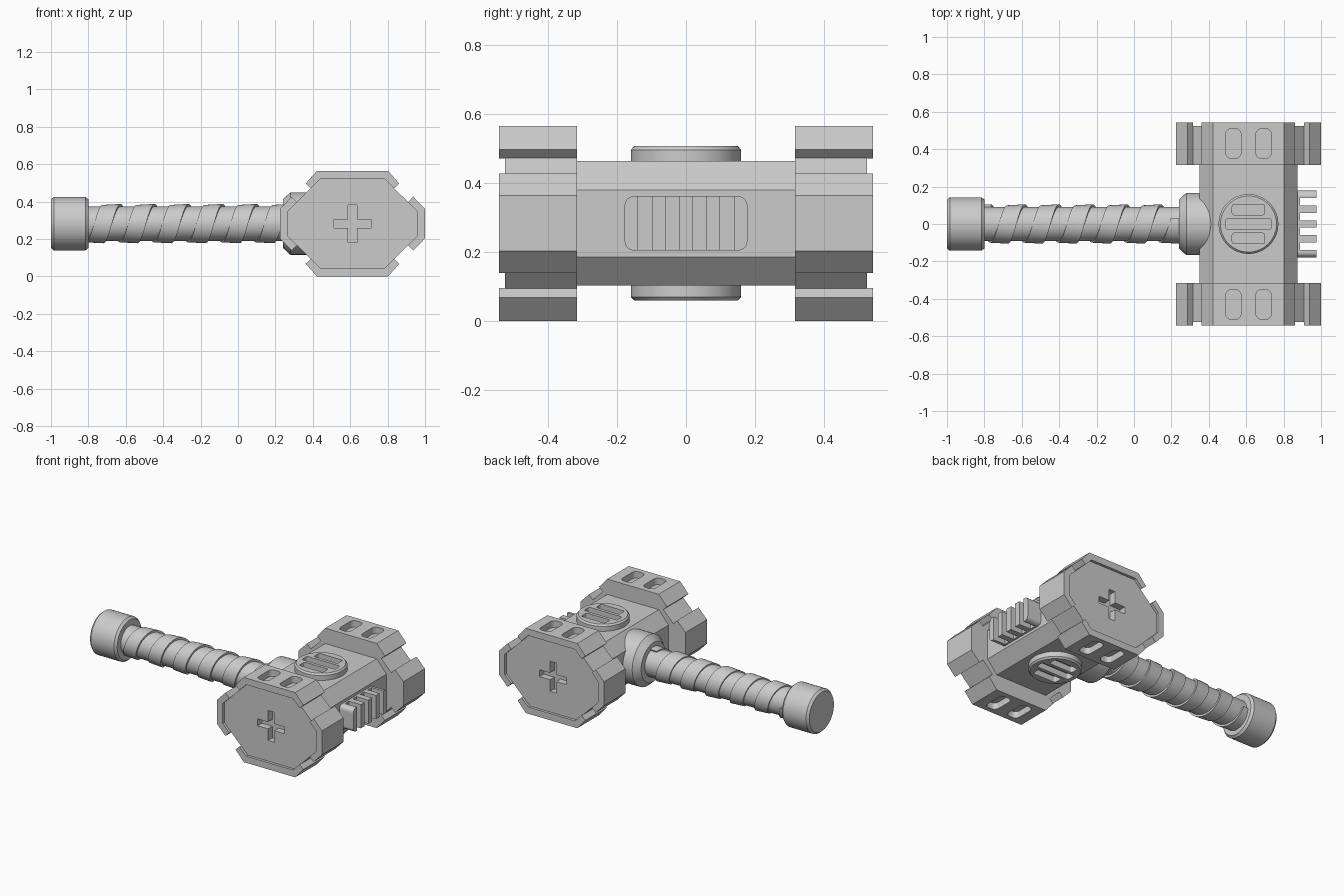
import bpy, bmesh
from math import pi, cos, sin, radians
from mathutils import Vector

if "Cube" in bpy.data.objects:
    bpy.data.objects.remove(bpy.data.objects["Cube"])

CX, CZ = 0.612, 0.2825          # centre of the head
# profile plane -> world, for each extrusion axis
PLACE = {'X': lambda u, v, d: (d, u, v),
         'Y': lambda u, v, d: (u, d, v),
         'Z': lambda u, v, d: (u, v, d)}


def finish(name, bm, smooth=False):
    bmesh.ops.recalc_face_normals(bm, faces=bm.faces)
    me = bpy.data.meshes.new(name)
    bm.to_mesh(me)
    bm.free()
    ob = bpy.data.objects.new(name, me)
    bpy.context.collection.objects.link(ob)
    if smooth:
        activate(ob)
        bpy.ops.object.shade_smooth_by_angle(angle=radians(30))
    return ob


def activate(ob):
    bpy.ops.object.select_all(action='DESELECT')
    ob.select_set(True)
    bpy.context.view_layer.objects.active = ob


def prism(name, outlines, axis, lo, hi):
    """Extrude one or more closed outlines along an axis."""
    bm = bmesh.new()
    for pts in outlines:
        a, b = ([bm.verts.new(PLACE[axis](u, v, d)) for u, v in pts] for d in (lo, hi))
        bm.faces.new(a)
        bm.faces.new(b)
        for i in range(len(pts)):
            j = (i + 1) % len(pts)
            bm.faces.new((a[i], a[j], b[j], b[i]))
    return finish(name, bm)


def rounded(cu, cv, hu, hv, r, n=5):
    """Rounded rectangle outline."""
    pts = []
    for k, (su, sv) in enumerate(((1, 1), (-1, 1), (-1, -1), (1, -1))):
        for i in range(n + 1):
            t = (k + i / n) * pi / 2
            pts.append((cu + su * (hu - r) + r * cos(t), cv + sv * (hv - r) + r * sin(t)))
    return pts


def octagon(hx, hz, fx, fz):
    q = [(hx, -fz), (hx, fz), (fx, hz), (-fx, hz)]
    return [(CX + s * x, CZ + s * z) for s in (1, -1) for x, z in q]


def box(u0, u1, v0, v1):
    return [(u0, v0), (u1, v0), (u1, v1), (u0, v1)]


def cut(ob, cutter):
    m = ob.modifiers.new('cut', 'BOOLEAN')
    m.operation, m.solver, m.object = 'DIFFERENCE', 'EXACT', cutter
    activate(ob)
    bpy.ops.object.modifier_apply(modifier=m.name)
    bpy.data.objects.remove(cutter, do_unlink=True)


def lathe(name, profile, axis, origin, n=48):
    """Closed solid of revolution from (distance, radius) points."""
    bm = bmesh.new()
    rings = []
    for d, r in profile:
        ring = []
        for i in range(n):
            t = 2 * pi * i / n
            p = PLACE[axis](r * cos(t), r * sin(t), d)
            ring.append(bm.verts.new(Vector(p) + Vector(origin)))
        rings.append(ring)
    for a, b in zip(rings, rings[1:]):
        for i in range(n):
            j = (i + 1) % n
            bm.faces.new((a[i], a[j], b[j], b[i]))
    bm.faces.new(rings[0])
    bm.faces.new(rings[-1])
    return finish(name, bm, True)


# Head middle block
prism('head_block', [octagon(0.262, 0.18, 0.19, 0.097)], 'Y', -0.33, 0.33)

# Striking ends: recessed core with a cross, and four armour plates each
top_plate = [(0.19, 0.2825), (0.25, 0.2145), (0.222, 0.188), (0.172, 0.238)]
side_plate = [(0.387, 0.08), (0.325, 0.144), (0.297, 0.115), (0.345, 0.067)]
for s, side in ((-1, 'front'), (1, 'back')):
    core = prism(side + '_end_core', [octagon(0.346, 0.239, 0.173, 0.067)], 'Y', s * 0.316, s * 0.525)
    a, b = 0.1, 0.023
    q = [(a, -b), (a, b), (b, b), (b, a), (-b, a), (-b, b)]
    cross = [(CX + k * x, CZ + k * z) for k in (1, -1) for x, z in q]
    cut(core, prism('cross_cutter', [cross], 'Y', s * 0.48, s * 0.6))
    for k, nm in ((1, 'upper'), (-1, 'lower')):
        pts = top_plate + [(-x, z) for x, z in reversed(top_plate)]
        plate = prism(f'{side}_{nm}_plate', [[(CX + x, CZ + k * z) for x, z in pts]],
                      'Y', s * 0.316, s * 0.5425)
        slots = [rounded(CX + dx, s * 0.43, 0.041, 0.079, 0.03) for dx in (-0.081, 0.081)]
        cut(plate, prism('slot_cutter', slots, 'Z', CZ + k * 0.2, CZ + k * 0.35))
    for k, nm in ((1, 'right'), (-1, 'left')):
        pts = side_plate + [(x, -z) for x, z in reversed(side_plate)]
        prism(f'{side}_{nm}_plate', [[(CX + k * x, CZ + z) for x, z in pts]],
              'Y', s * 0.316, s * 0.5425)

# Round slotted bosses above and below
for k, nm in ((1, 'upper'), (-1, 'lower')):
    boss = lathe(nm + '_boss', [(k * 0.15, 0.16), (k * 0.213, 0.16), (k * 0.2235, 0.15)],
                 'Z', (CX, 0, CZ))
    slots = [rounded(CX, y, hx, 0.028, 0.012) for y, hx in ((-0.077, 0.087), (0, 0.122), (0.077, 0.087))]
    cut(boss, prism('boss_cutter', slots, 'Z', CZ + k * 0.185, CZ + k * 0.3))

# Ribbed block on the far side of the head
ribs = prism('ribbed_block', [rounded(0, CZ, 0.178, 0.079, 0.028)], 'X', 0.85, 0.975)
gaps = [box(y - 0.02, y + 0.02, 0.1, 0.5) for y in (-0.119, -0.04, 0.04, 0.119)]
cut(ribs, prism('rib_cutter', gaps, 'X', 0.887, 1.1))

# Collar, handle core and pommel
axis_pos = (0, 0, CZ)
lathe('collar', [(0.24, 0.13), (0.28, 0.167), (0.43, 0.167)], 'X', axis_pos)
lathe('handle_core', [(-0.9, 0.092), (0.3, 0.092)], 'X', axis_pos)
lathe('pommel', [(-1, 0.13), (-0.985, 0.143), (-0.815, 0.143), (-0.8, 0.13)], 'X', axis_pos)

# Spiral grip tape
bm = bmesh.new()
pitch, turns, seg = 0.182, 5.8, 40
section = [(0, 0.08), (0, 0.1), (0.095, 0.105), (0.095, 0.08)]
rows = []
for i in range(int(turns * seg) + 1):
    t = 2 * pi * i / seg
    x0 = -0.86 + pitch * i / seg
    rows.append([bm.verts.new((x0 + dx, r * cos(-t), CZ + r * sin(-t))) for dx, r in section])
for a, b in zip(rows, rows[1:]):
    for i in range(4):
        j = (i + 1) % 4
        bm.faces.new((a[i], a[j], b[j], b[i]))
bm.faces.new(rows[0])
bm.faces.new(rows[-1])
finish('grip_tape', bm, True)
